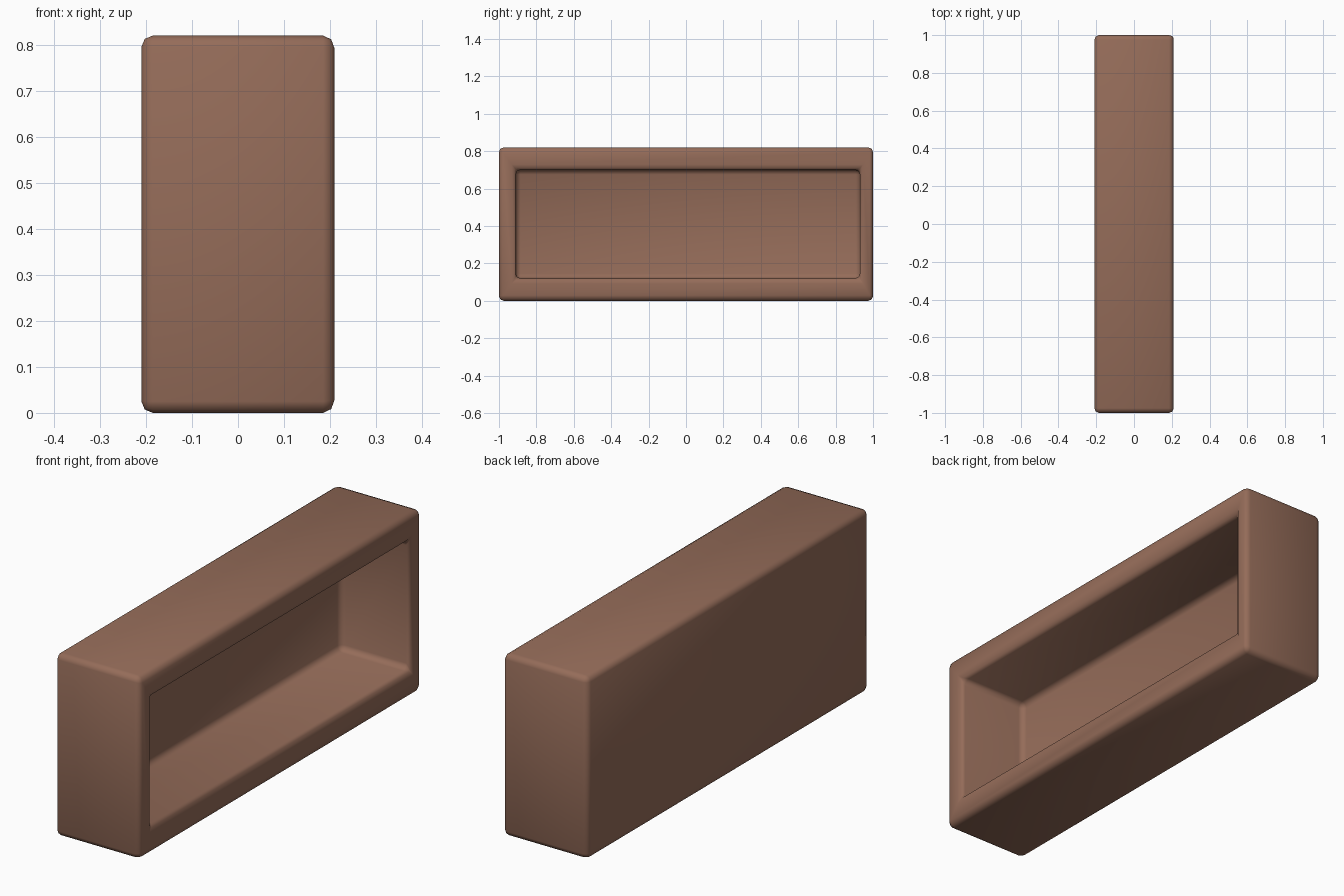
import bpy, bmesh
from mathutils import Vector

if "Cube" in bpy.data.objects:
    bpy.data.objects.remove(bpy.data.objects["Cube"])

# Overall size and recess limits
HX, HY, H = 0.21, 1.0, 0.82
Y0, Y1, Z0, Z1 = -0.91, 0.93, 0.12, 0.70
DEPTH = 0.35

# Outer block
bm = bmesh.new()
bmesh.ops.create_cube(bm, size=1)
for v in bm.verts:
    v.co = Vector((v.co.x * 2 * HX, v.co.y * 2 * HY, (v.co.z + 0.5) * H))

# Rim around the open side, then the recess pushed inward
bm.normal_update()
side = max(bm.faces, key=lambda f: f.calc_center_median().x)
bmesh.ops.inset_individual(bm, faces=[side], thickness=0.05)
for v in side.verts:
    v.co = Vector((HX, Y0 if v.co.y < 0 else Y1, Z0 if v.co.z < H / 2 else Z1))
floor = bmesh.ops.extrude_discrete_faces(bm, faces=[side])["faces"][0]
for v in floor.verts:
    v.co.x -= DEPTH
bmesh.ops.recalc_face_normals(bm, faces=bm.faces)

mesh = bpy.data.meshes.new("open_box")
bm.to_mesh(mesh)
bm.free()
box = bpy.data.objects.new("open_box", mesh)
bpy.context.collection.objects.link(box)

# Softly rounded edges with smooth shading
bevel = box.modifiers.new("rounded_edges", "BEVEL")
bevel.width = 0.025
bevel.segments = 2
bevel.limit_method = "ANGLE"
for p in mesh.polygons:
    p.use_smooth = True

# Brown finish
mat = bpy.data.materials.new("brown")
mat.diffuse_color = (0.30, 0.15, 0.10, 1)
mat.use_nodes = True
mat.node_tree.nodes["Principled BSDF"].inputs["Base Color"].default_value = mat.diffuse_color
mesh.materials.append(mat)
